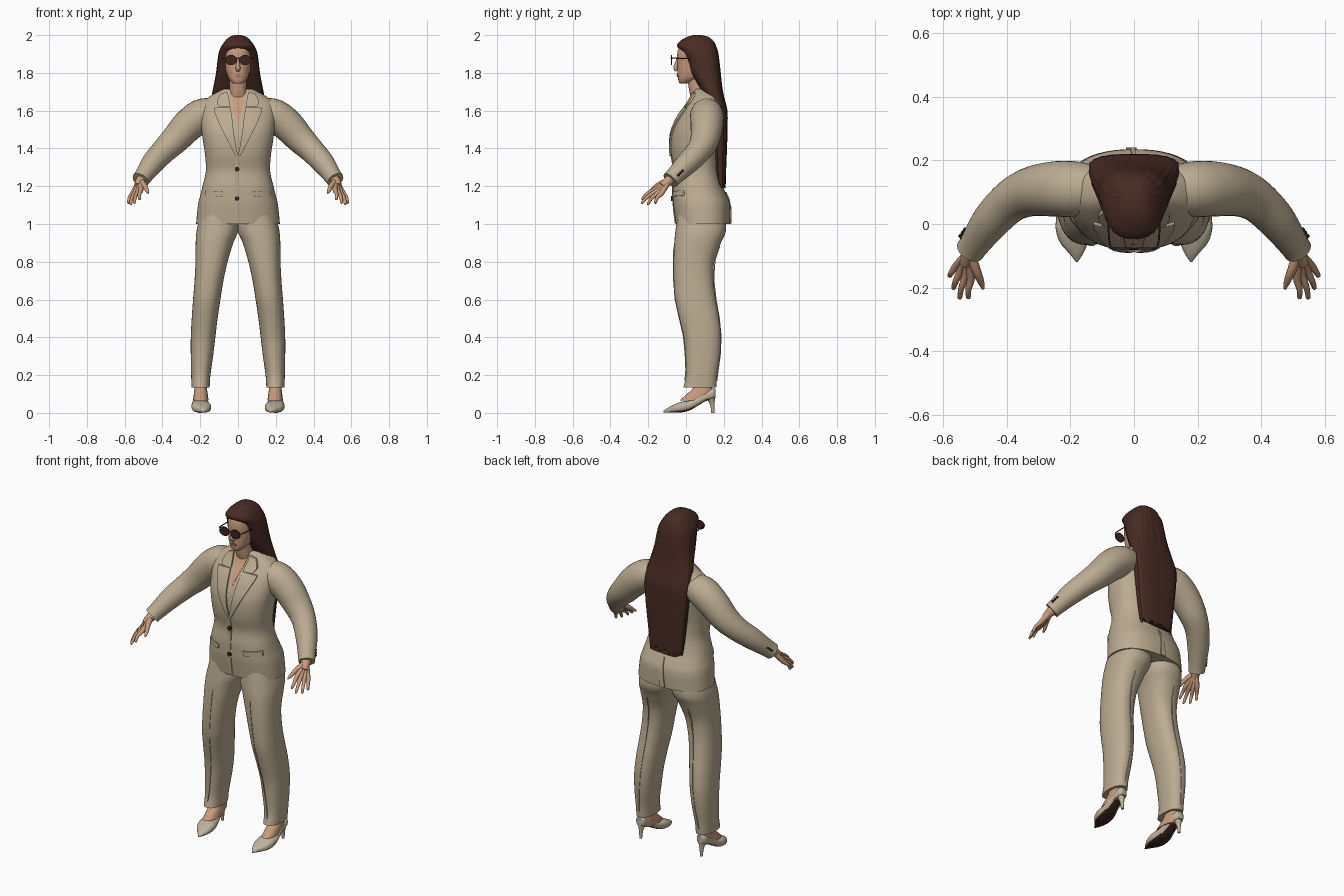
import bpy, bmesh, math, random
from mathutils import Vector
from mathutils.bvhtree import BVHTree

random.seed(4)
if "Cube" in bpy.data.objects:
    bpy.data.objects.remove(bpy.data.objects["Cube"])


def material(name, r, g, b):
    m = bpy.data.materials.new(name)
    m.use_nodes = True
    m.diffuse_color = (r, g, b, 1)
    bsdf = m.node_tree.nodes["Principled BSDF"]
    bsdf.inputs["Base Color"].default_value = (r, g, b, 1)
    bsdf.inputs["Roughness"].default_value = 0.8
    return m


SUIT = material("tan cloth", 0.5, 0.41, 0.285)
SKIN = material("skin", 0.58, 0.33, 0.2)
HAIR = material("dark brown hair", 0.065, 0.024, 0.017)
SHOE = material("beige leather", 0.52, 0.45, 0.34)
DARK = material("dark brown", 0.045, 0.017, 0.013)
LIPS = material("lips", 0.38, 0.17, 0.12)


def finish(name, bm, mats, mirror=False, angle=50):
    bmesh.ops.recalc_face_normals(bm, faces=bm.faces)
    me = bpy.data.meshes.new(name)
    bm.to_mesh(me)
    bm.free()
    for m in mats:
        me.materials.append(m)
    me.shade_smooth()
    me.set_sharp_from_angle(angle=math.radians(angle))
    ob = bpy.data.objects.new(name, me)
    bpy.context.collection.objects.link(ob)
    if mirror:
        mod = ob.modifiers.new("mirror", 'MIRROR')
        mod.use_mirror_merge = False
    return ob


def spline(keys, steps):
    """Smooth curve through tuples of any length."""
    keys = [Vector(k) for k in keys]
    out = []
    for i in range(len(keys) - 1):
        p1, p2 = keys[i], keys[i + 1]
        p0, p3 = keys[max(i - 1, 0)], keys[min(i + 2, len(keys) - 1)]
        for s in range(steps):
            t = s / steps
            out.append(p1 + ((p2 - p0) * t + (2 * p0 - 5 * p1 + 4 * p2 - p3) * t * t
                             + (3 * p1 - p0 - 3 * p2 + p3) * t ** 3) * 0.5)
    return out + [keys[-1]]


def skin_rings(bm, rings):
    """Bridge rings of points into a closed body."""
    rows = [[bm.verts.new(p) for p in ring] for ring in rings]
    n = len(rows[0])
    for a, b in zip(rows, rows[1:]):
        for i in range(n):
            bm.faces.new((a[i], a[(i + 1) % n], b[(i + 1) % n], b[i]))
    bm.faces.new(rows[0])
    bm.faces.new(rows[-1])


def loft(name, keys, mats, axis='z', power=2.3, n=40, steps=5, ripple=0, mirror=False):
    """Keys: position on the axis, then x range and range in the other axis."""
    bm = bmesh.new()
    rings = []
    for t, x0, x1, v0, v1 in spline(keys, steps):
        ring = []
        for i in range(n):
            a = 2 * math.pi * i / n
            c, s = math.cos(a), math.sin(a)
            k = 1 + ripple * math.cos(n / 4 * a)
            x = (x0 + x1) / 2 + k * (x1 - x0) / 2 * math.copysign(abs(c) ** (2 / power), c)
            v = (v0 + v1) / 2 + k * (v1 - v0) / 2 * math.copysign(abs(s) ** (2 / power), s)
            ring.append((x, v, t) if axis == 'z' else (x, t, v))
        rings.append(ring)
    skin_rings(bm, rings)
    return finish(name, bm, mats, mirror)


def body(name, keys, mats, **kw):
    """Loft symmetric about x = 0: height, half width, front, back."""
    return loft(name, [(z, -w, w, f, b) for z, w, f, b in keys], mats, **kw)


def tube(name, keys, mat, n=16, steps=5, mirror=True):
    """Round limb through keys of x, y, z, radius."""
    pts = spline([Vector(k) for k in keys], steps)
    rings = []
    for i, p in enumerate(pts):
        d = (pts[min(i + 1, len(pts) - 1)] - pts[max(i - 1, 0)]).to_3d().normalized()
        u = d.cross(Vector((0.3, -0.8, 0.6))).normalized()
        w = d.cross(u)
        rings.append([p.to_3d() + p[3] * (u * math.cos(a) + w * math.sin(a))
                      for a in (2 * math.pi * j / n for j in range(n))])
    bm = bmesh.new()
    skin_rings(bm, rings)
    return finish(name, bm, [mat], mirror)


def plate(name, left, right, target, mat, lift=0.005, back=False, mirror=False, cols=8):
    """Thin piece lying on a target, between two edges given as (x, z)."""
    tree = BVHTree.FromPolygons([v.co for v in target.data.vertices],
                                [p.vertices for p in target.data.polygons])
    d = Vector((0, -1 if back else 1, 0))
    bm = bmesh.new()
    layers = [[], []]
    for a, b in zip(spline(left, 4), spline(right, 4)):
        rows = [[], []]
        for i in range(cols + 1):
            x, z = a.lerp(b, i / cols)
            start = Vector((x, 0, z)) - d * 3
            hit = tree.ray_cast(start, d)[0] or tree.find_nearest(Vector((x, 0.05, z)))[0]
            rows[0].append(bm.verts.new(hit - d * lift))
            rows[1].append(bm.verts.new(hit + d * 0.002))
        layers[0].append(rows[0])
        layers[1].append(rows[1])
    for grid in layers:
        for r, s in zip(grid, grid[1:]):
            for i in range(cols):
                bm.faces.new((r[i], r[i + 1], s[i + 1], s[i]))
    top, low = ([*g[0], *(r[-1] for r in g[1:]), *reversed(g[-1][:-1]),
                 *(r[0] for r in reversed(g[1:-1]))] for g in layers)
    for i in range(len(top)):
        j = (i + 1) % len(top)
        bm.faces.new((top[i], top[j], low[j], low[i]))
    return finish(name, bm, [mat], mirror, 35)


def disc(name, centre, rx, rz, depth, mat, mirror=False):
    bm = bmesh.new()
    bmesh.ops.create_cone(bm, cap_ends=True, segments=24, radius1=1, radius2=1, depth=1)
    for v in bm.verts:
        v.co = Vector(centre) + Vector((v.co.x * rx, v.co.z * depth, v.co.y * rz))
    return finish(name, bm, [mat], mirror, 35)


# Jacket and sleeves
jacket = body("jacket", [
    (1.0, .222, -.055, .235), (1.1, .212, -.068, .234), (1.15, .2, -.07, .217),
    (1.2, .188, -.07, .195), (1.28, .17, -.062, .175), (1.36, .174, -.078, .172),
    (1.43, .184, -.082, .178), (1.5, .194, -.072, .187), (1.58, .2, -.035, .192),
    (1.64, .19, .01, .187), (1.685, .135, .035, .175), (1.715, .075, .045, .15)],
    [SUIT], power=2.4, n=56)
tube("sleeves", [(.12, .11, 1.59, .075), (.19, .11, 1.575, .088), (.26, .11, 1.525, .086),
                 (.33, .1, 1.45, .077), (.39, .07, 1.39, .067), (.45, .01, 1.325, .06),
                 (.5, -.06, 1.255, .048), (.516, -.083, 1.232, .046)], SUIT, n=28)

# Lapels, collar, pockets and closure
plate("lapels", [(0, 1.36), (.022, 1.48), (.032, 1.57), (.042, 1.62)],
      [(.012, 1.36), (.08, 1.49), (.122, 1.585), (.127, 1.615)], jacket, SUIT, .009, mirror=True)
plate("collar", [(.04, 1.622), (.047, 1.66), (.055, 1.7)],
      [(.1, 1.622), (.112, 1.65), (.09, 1.69)], jacket, SUIT, .011, mirror=True)
plate("open_neckline", [(-.003, 1.54), (-.022, 1.61), (-.045, 1.705)],
      [(.003, 1.54), (.022, 1.61), (.045, 1.705)], jacket, SKIN, .003)
plate("pocket_flaps", [(.085, 1.145), (.08, 1.172)], [(.175, 1.15), (.175, 1.178)],
      jacket, SUIT, .008, mirror=True)
plate("front_overlap", [(-.02, 1.005), (-.012, 1.36)], [(.004, 1.005), (.002, 1.36)],
      jacket, SUIT, .004, cols=2)
plate("back_vent", [(-.025, 1.002), (-.004, 1.17)], [(.008, 1.002), (.004, 1.17)],
      jacket, SUIT, .006, back=True, cols=2)
for i, z in enumerate((1.29, 1.135)):
    disc(f"front_button_{i + 1}", (-.005, -.073, z), .012, .012, .014, DARK)
for i in range(3):
    p = Vector((.527, -.022, 1.279)) + Vector((.45, -.63, -.63)) * i * .016
    tube(f"cuff_buttons_{i + 1}", [(*p, .007), (*(p + Vector((.008, .007, .004))), .006)],
         DARK, n=10, steps=1)

# Trousers with pressed creases
trousers = loft("trousers", [
    (1.08, 0, .19, -.04, .2), (.97, -.002, .218, -.055, .212), (.9, .025, .224, -.062, .185),
    (.8, .055, .225, -.066, .15), (.7, .077, .23, -.065, .146), (.6, .093, .238, -.057, .158),
    (.5, .108, .245, -.035, .176), (.4, .12, .25, -.012, .185), (.3, .132, .25, -.003, .18),
    (.2, .146, .248, 0, .165), (.135, .15, .246, -.014, .16)], [SUIT], mirror=True)
plate("front_creases", [(.197, .17), (.16, .5), (.123, .88)],
      [(.2, .17), (.163, .5), (.126, .88)], trousers, SUIT, .004, mirror=True, cols=1)
plate("back_creases", [(.197, .17), (.165, .5), (.135, .88)],
      [(.2, .17), (.168, .5), (.138, .88)], trousers, SUIT, .004, back=True, mirror=True, cols=1)

# Feet and heeled shoes, with dark soles underneath
loft("feet", [(.2, .165, .228, .05, .132), (.13, .164, .231, .035, .138),
              (.1, .16, .234, .005, .14), (.065, .156, .236, -.035, .13)],
     [SKIN], n=24, mirror=True)
shoes = loft("shoes", [
    (-.12, .177, .183, .003, .01), (-.095, .161, .202, .001, .028),
    (-.06, .146, .232, .001, .045), (-.02, .143, .246, .003, .06),
    (.02, .15, .245, .014, .066), (.06, .16, .239, .036, .085), (.1, .166, .235, .06, .108),
    (.14, .172, .232, .073, .13), (.157, .184, .22, .08, .126)],
    [SHOE, DARK], axis='y', n=28, power=2.6, mirror=True)
for f in shoes.data.polygons:
    f.material_index = 1 if f.normal.z < -.75 else 0
tube("shoe_heels", [(.202, .132, .085, .024), (.202, .139, .045, .012), (.202, .142, 0, .008)],
     SHOE, n=12)

# Hands: each finger runs from the wrist over its knuckle
tube("wrists", [(.505, -.07, 1.245, .03), (.52, -.1, 1.222, .025), (.53, -.125, 1.2, .02)], SKIN)
knuckle_a, knuckle_b = Vector((.513, -.165, 1.182)), Vector((.556, -.128, 1.165))
tips = [("index", (.522, -.235, 1.13)), ("middle", (.55, -.236, 1.11)),
        ("ring", (.57, -.205, 1.103)), ("little", (.582, -.165, 1.11))]
for i, (finger, tip) in enumerate(tips):
    k = knuckle_a.lerp(knuckle_b, i / 3)
    mid = k.lerp(Vector(tip), .55) + Vector((.004, -.004, .005))
    tube(finger + "_fingers", [(.518, -.092, 1.228, .017), (*k, .0135), (*mid, .0095),
                               (*k.lerp(Vector(tip), .93), .0075), (*tip, .003)], SKIN, n=10, steps=4)
tube("thumbs", [(.515, -.1, 1.226, .018), (.495, -.15, 1.204, .014), (.481, -.185, 1.176, .01),
                (.475, -.205, 1.163, .004)], SKIN, n=10, steps=4)

# Neck, head and face
body("neck", [(1.64, .055, .035, .13), (1.7, .046, .018, .12), (1.79, .046, .005, .12)],
     [SKIN], n=28)
head = body("head", [
    (1.743, .018, -.032, .0), (1.752, .034, -.038, .03), (1.775, .052, -.043, .08),
    (1.81, .064, -.045, .125), (1.85, .07, -.046, .15), (1.89, .073, -.047, .16),
    (1.93, .07, -.04, .155), (1.965, .055, -.01, .135), (1.985, .03, .03, .1)], [SKIN])
tube("nose", [(0, -.042, 1.88, .006), (0, -.05, 1.85, .009), (0, -.055, 1.826, .0125),
              (0, -.047, 1.812, .009)], SKIN, n=14, mirror=False)
plate("mouth", [(-.022, 1.784), (-.016, 1.777)], [(.022, 1.784), (.016, 1.777)],
      head, LIPS, .004)
plate("upper_lip", [(-.022, 1.785), (-.008, 1.793)], [(.022, 1.785), (.008, 1.793)],
      head, LIPS, .005)

# Sunglasses
disc("sunglass_lenses", (.037, -.077, 1.868), .032, .027, .007, DARK, mirror=True)
tube("sunglass_arms", [(.066, -.077, 1.877, .003), (.077, -.06, 1.878, .003),
                       (.082, .02, 1.875, .003)], DARK, n=8)
tube("sunglass_bridge", [(-.012, -.077, 1.875, .003), (0, -.079, 1.879, .003),
                         (.012, -.077, 1.875, .003)], DARK, n=8, mirror=False)

# Long hair, framing the face and hanging down the back
hair = body("hair", [
    (2.0, .015, .04, .08), (1.99, .045, .005, .12), (1.965, .071, -.035, .148),
    (1.94, .087, -.046, .16), (1.91, .1, -.02, .17), (1.86, .108, .002, .177),
    (1.8, .115, .025, .184), (1.74, .126, .06, .19), (1.68, .137, .095, .2),
    (1.6, .143, .13, .219), (1.5, .138, .14, .22), (1.4, .128, .145, .217),
    (1.3, .117, .15, .213), (1.2, .105, .16, .21)], [HAIR], power=2.6, n=88, ripple=.012)
for v in hair.data.vertices:
    if v.co.z < 1.21:
        v.co.z += random.uniform(-.015, .02)
